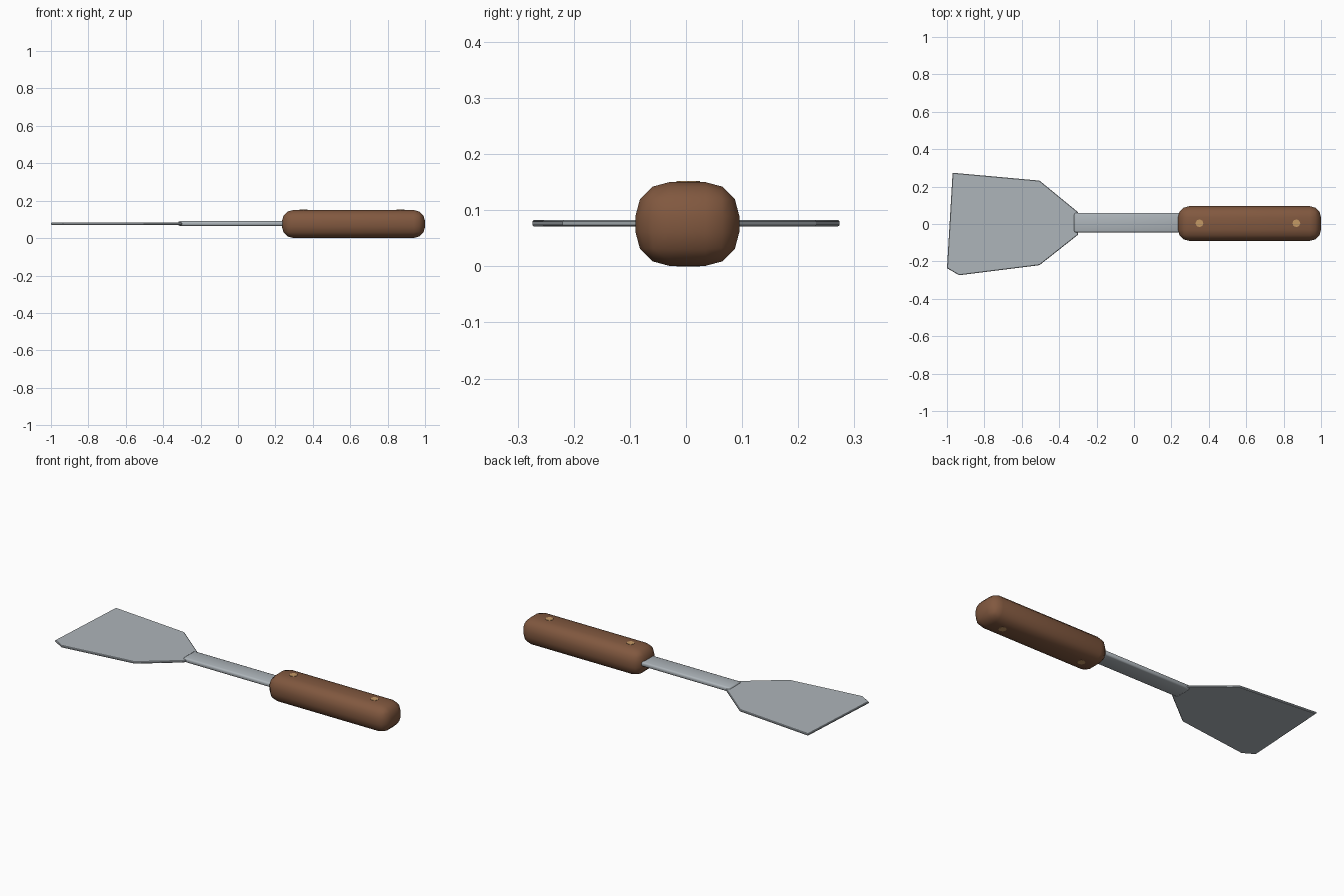
import bpy, bmesh, math
from mathutils import Matrix, Vector

cube = bpy.data.objects.get("Cube")
if cube:
    bpy.data.objects.remove(cube, do_unlink=True)


def material(name, rgb):
    mat = bpy.data.materials.new(name)
    mat.use_nodes = True
    mat.diffuse_color = (*rgb, 1)
    mat.node_tree.nodes["Principled BSDF"].inputs["Base Color"].default_value = (*rgb, 1)
    return mat


wood = material("brown wood", (0.22, 0.098, 0.05))
steel = material("grey steel", (0.42, 0.46, 0.49))
brass = material("brass", (0.56, 0.32, 0.13))


def finish(name, bm, mat, angle=40):
    bmesh.ops.recalc_face_normals(bm, faces=bm.faces)
    mesh = bpy.data.meshes.new(name)
    bm.to_mesh(mesh)
    bm.free()
    mesh.materials.append(mat)
    obj = bpy.data.objects.new(name, mesh)
    bpy.context.collection.objects.link(obj)
    bpy.ops.object.select_all(action="DESELECT")
    obj.select_set(True)
    bpy.context.view_layer.objects.active = obj
    bpy.ops.object.shade_smooth_by_angle(angle=math.radians(angle))
    return obj


def rounded_box(name, low, high, mat, width, segments, angle):
    low, high = Vector(low), Vector(high)
    bm = bmesh.new()
    bmesh.ops.create_cube(bm, size=1, matrix=Matrix.Translation((low + high) / 2)
                          @ Matrix.Diagonal((*(high - low), 1)))
    bmesh.ops.bevel(bm, geom=bm.edges[:], offset=width, segments=segments,
                    profile=0.5, affect="EDGES")
    return finish(name, bm, mat, angle)


# Wooden grip and flat steel shank
rounded_box("handle", (0.235, -0.09, 0.001), (1, 0.095, 0.15), wood, 0.06, 3, 60)
rounded_box("shank", (-0.32, -0.045, 0.065), (0.3, 0.06, 0.091), steel, 0.009, 2, 50)

# Thin blade with one clipped corner
outline = [(-0.97, 0.274), (-0.505, 0.232), (-0.3, 0.064), (-0.3, -0.058),
           (-0.505, -0.22), (-0.935, -0.274), (-1, -0.236)]
bm = bmesh.new()
face = bm.faces.new([bm.verts.new((x, y, 0.071)) for x, y in outline])
extruded = bmesh.ops.extrude_face_region(bm, geom=[face])["geom"]
bmesh.ops.translate(bm, vec=(0, 0, 0.012),
                    verts=[v for v in extruded if isinstance(v, bmesh.types.BMVert)])
rim = [e for e in bm.edges if abs(e.verts[0].co.z - e.verts[1].co.z) < 0.001]
bmesh.ops.bevel(bm, geom=rim, offset=0.003, segments=1, affect="EDGES")
finish("blade", bm, steel, 30)

# Brass rivets running through the grip
for name, x in (("front_rivet", 0.35), ("rear_rivet", 0.868)):
    bm = bmesh.new()
    bmesh.ops.create_cone(bm, cap_ends=True, segments=8, radius1=0.021, radius2=0.021,
                          depth=0.152, matrix=Matrix.Translation((x, 0.004, 0.076)))
    finish(name, bm, brass)
